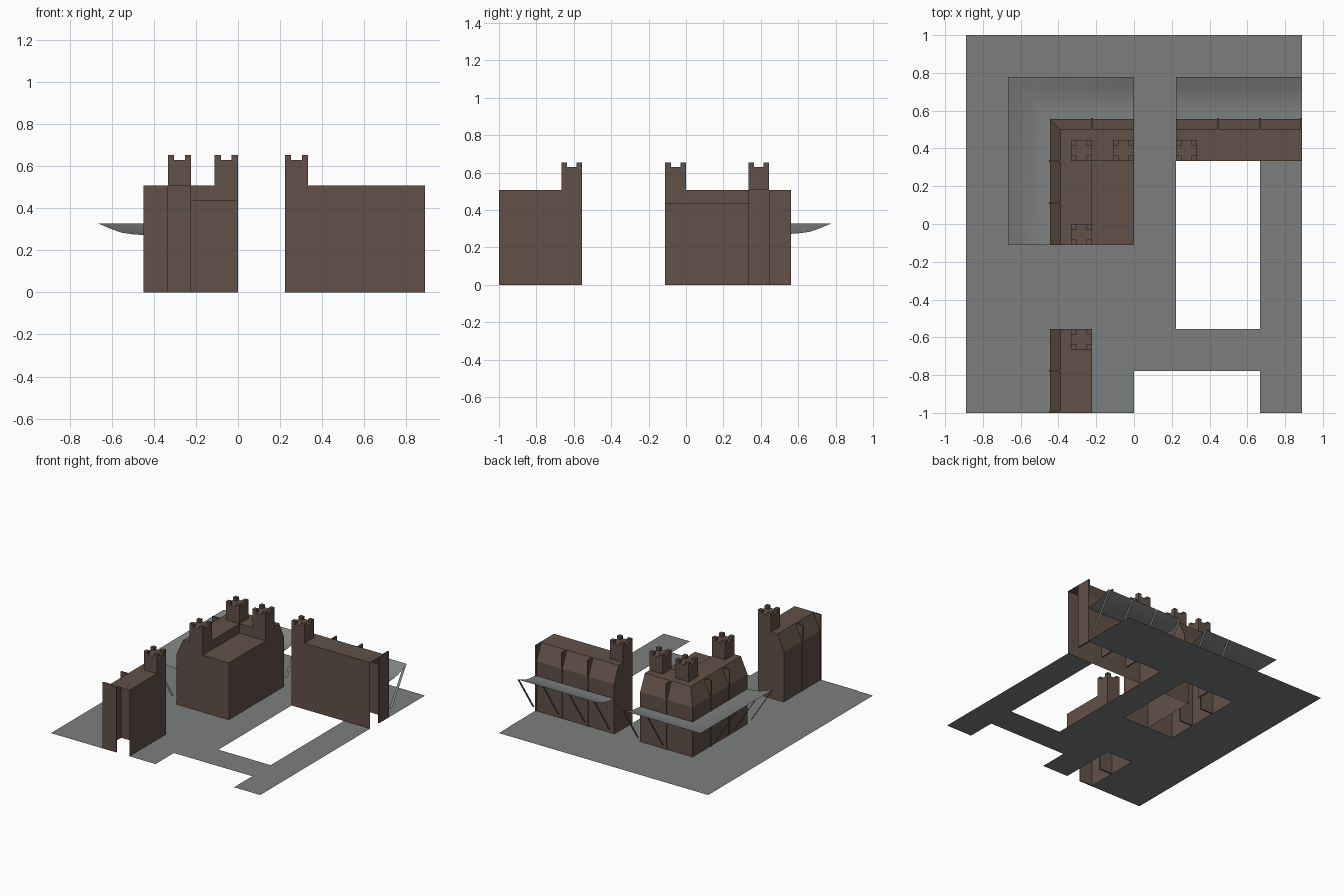
import bpy, bmesh

if "Cube" in bpy.data.objects:
    bpy.data.objects.remove(bpy.data.objects["Cube"])

U = 1 / 9          # half of a street cell
G = 2 * U          # street cell
TOP, EAVE, LOW = 0.508, 0.385, 0.437


def material(name, rgb):
    m = bpy.data.materials.new(name)
    m.diffuse_color = (*rgb, 1)
    m.use_nodes = True
    m.node_tree.nodes["Principled BSDF"].inputs["Base Color"].default_value = m.diffuse_color
    return m


BROWN = material("brown stone", (0.122, 0.082, 0.064))
GREY = material("street grey", (0.200, 0.212, 0.206))
PALE = material("canopy grey", (0.222, 0.235, 0.229))


def finish(name, bm, mat, normals=True):
    bmesh.ops.remove_doubles(bm, verts=bm.verts, dist=1e-5)
    if normals:
        bmesh.ops.recalc_face_normals(bm, faces=bm.faces)
    me = bpy.data.meshes.new(name)
    bm.to_mesh(me)
    bm.free()
    me.materials.append(mat)
    ob = bpy.data.objects.new(name, me)
    bpy.context.collection.objects.link(ob)
    return ob


def face(bm, pts):
    bm.faces.new([bm.verts.new(p) for p in pts])


def add_box(bm, x0, x1, y0, y1, z0, z1, bottom=True):
    a = [(x0, y0), (x1, y0), (x1, y1), (x0, y1)]
    for i in range(4):
        p, q = a[i], a[(i + 1) % 4]
        face(bm, [(*p, z0), (*q, z0), (*q, z1), (*p, z1)])
    face(bm, [(*p, z1) for p in a])
    if bottom:
        face(bm, [(*p, z0) for p in reversed(a)])


# Street sheet: grid cells, with openings under the buildings and yards
def is_open(x, y):
    block = -2 * G < x < 0 and -U < y < 5 * U
    front = -2 * G < x < -G and y < -5 * U
    yard = G < x < 3 * G and -5 * U < y < 5 * U
    right = x > G and 3 * U < y < 5 * U
    notch = 0 < x < 3 * G and y < -7 * U
    return block or front or yard or right or notch


bm = bmesh.new()
for i in range(8):
    for j in range(9):
        x, y = -4 * G + i * G, -1 + j * G
        if not is_open(x + U, y + U):
            face(bm, [(x, y, 0), (x + G, y, 0), (x + G, y + G, 0), (x, y + G, 0)])
finish("street", bm, GREY)

# Pavements, a hair above the street
bm = bmesh.new()
for x0, x1, y0, y1 in ((-0.76, -2 * G, -U, 0.87), (-2 * G, 0, 5 * U, 0.87),
                       (G, 4 * G, 5 * U, 0.87), (-0.76, -2 * G, -1, -5 * U)):
    z = 0.003
    face(bm, [(x0, y0, z), (x1, y0, z), (x1, y1, z), (x0, y1, z)])
finish("pavement", bm, GREY)


# Building shell: plan outline, roof outline set back above the eaves
def shell(name, outer, roof, open_side=None):
    bm = bmesh.new()
    n = len(outer)
    for i in range(n):
        if i == open_side:
            continue
        k = (i + 1) % n
        a, b, c, d = outer[i], outer[k], roof[k], roof[i]
        face(bm, [(*a, 0), (*b, 0), (*b, EAVE), (*a, EAVE)])
        face(bm, [(*a, EAVE), (*b, EAVE), (*c, TOP), (*d, TOP)])
    face(bm, [(*p, TOP) for p in roof])
    finish(name, bm, BROWN)


xl, xr, yb = -2 * G, -G, 5 * U       # left wall, inner wall, back wall
s = U / 2                            # set-back of the sloped roof
shell("corner_building",
      [(xl, -U), (xr, -U), (xr, 3 * U), (0, 3 * U), (0, yb), (xl, yb)],
      [(xl + s, -U), (xr, -U), (xr, 3 * U), (0, 3 * U), (0, yb - s), (xl + s, yb - s)])
shell("front_building",
      [(xl, -1), (xr, -1), (xr, -5 * U), (xl, -5 * U)],
      [(xl + s, -1), (xr, -1), (xr, -5 * U), (xl + s, -5 * U)], open_side=0)
shell("right_building",
      [(G, 3 * U), (4 * G, 3 * U), (4 * G, yb), (G, yb)],
      [(G, 3 * U), (4 * G, 3 * U), (4 * G, yb - s), (G, yb - s)], open_side=1)

# Lower block filling the inside of the corner building
bm = bmesh.new()
add_box(bm, xr, 0, -U, 3 * U, 0, LOW, bottom=False)
finish("inner_block", bm, BROWN)

# Party walls between the bays
bm = bmesh.new()
t = 0.005
for y in (U, 3 * U, -7 * U, -1 + t):
    add_box(bm, xl - t, xl + U, y - t, y + t, 0, TOP)
for x in (-G, 2 * G, 3 * G, 4 * G - t):
    add_box(bm, x - t, x + t, yb - U, yb + t, 0, TOP)
finish("party_walls", bm, BROWN)

# Towers with four corner merlons
for n, (x, y) in enumerate(((-3 * U, -U), (-3 * U, 3 * U), (-U, 3 * U),
                            (G, 3 * U), (-3 * U, -6 * U))):
    bm = bmesh.new()
    add_box(bm, x, x + U, y, y + U, TOP, 0.63, bottom=False)
    m = 0.03
    for mx in (x, x + U - m):
        for my in (y, y + U - m):
            add_box(bm, mx, mx + m, my, my + m, 0.63, 0.653, bottom=False)
    finish(f"tower_{n + 1}", bm, BROWN)

# Canopies: curved sheets rising away from the walls
PROFILE = [(0, 0.272), (0.055, 0.276), (0.11, 0.284), (0.165, 0.304), (0.21, 0.323), (0.222, 0.328)]


def canopy(name, plan):
    bm = bmesh.new()
    rows = [[(*p, z) for p in plan(d)] for d, z in PROFILE]
    for r0, r1 in zip(rows, rows[1:]):
        for i in range(len(r0) - 1):
            face(bm, [r0[i], r0[i + 1], r1[i + 1], r1[i]])
    ob = finish(name, bm, PALE, normals=False)
    bpy.context.view_layer.objects.active = ob
    ob.select_set(True)
    bpy.ops.object.shade_smooth_by_angle(angle=0.6)
    ob.select_set(False)
    if ob.data.polygons[0].normal.z < 0:
        ob.data.flip_normals()


canopy("corner_canopy", lambda d: [(xl - d, -U), (xl - d, yb + d), (0, yb + d)])
canopy("right_canopy", lambda d: [(G, yb + d), (4 * G, yb + d)])

# Flat diagonal struts under the canopies
bm = bmesh.new()
w = 0.01
a, b = (0.04, 0.05), (0.22, 0.326)
for x in (-w, -G, G + w, 2 * G, 3 * G, 4 * G - w):
    face(bm, [(x - w, yb + a[0], a[1]), (x + w, yb + a[0], a[1]),
              (x + w, yb + b[0], b[1]), (x - w, yb + b[0], b[1])])
for y in (-U + w, U, 3 * U):
    face(bm, [(xl - a[0], y - w, a[1]), (xl - a[0], y + w, a[1]),
              (xl - b[0], y + w, b[1]), (xl - b[0], y - w, b[1])])
finish("canopy_struts", bm, PALE)
